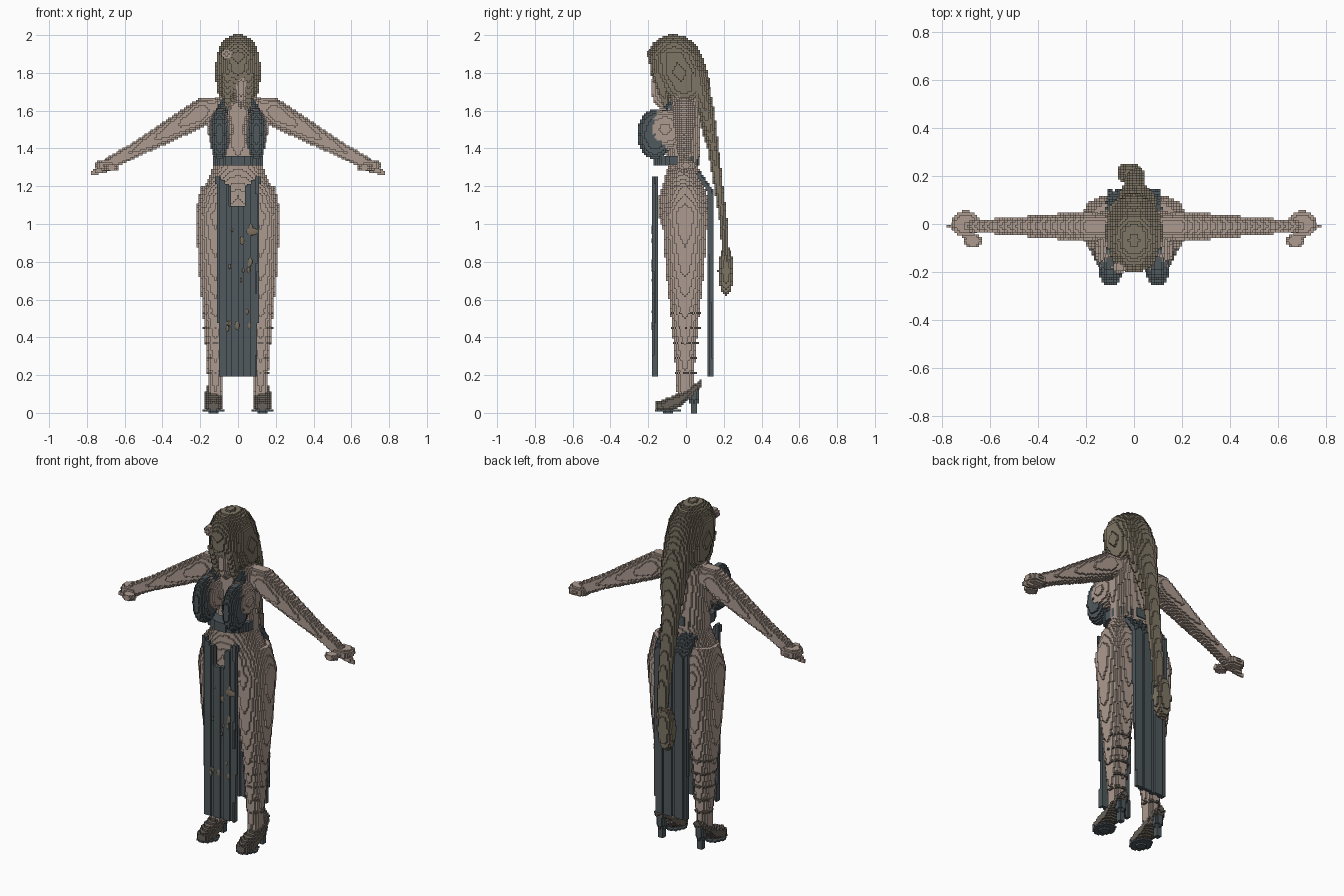
import bpy, bmesh, math, random
from mathutils import Matrix, Vector

BLOCK = .0105
ACROSS, DEEP, UP = Vector((1, 0, 0)), Vector((0, 1, 0)), Vector((0, 0, 1))
random.seed(4)

default_cube = bpy.data.objects.get("Cube")
if default_cube:
    bpy.data.objects.remove(default_cube, do_unlink=True)


def material(name, red, green, blue):
    colour = (red, green, blue, 1)
    result = bpy.data.materials.new(name)
    result.use_nodes = True
    result.diffuse_color = colour
    shader = result.node_tree.nodes["Principled BSDF"]
    shader.inputs["Base Color"].default_value = colour
    return result


SKIN = material("skin", .42, .33, .28)
HAIR = material("ash_brown_hair", .21, .18, .13)
CLOTH = material("slate_cloth", .08, .1, .11)
LEATHER = material("sandal_leather", .14, .12, .1)
BRONZE = material("bronze_trim", .2, .16, .11)


def finish(name, shape, paint, blocks=True, thickness=0):
    """Turn a bmesh into an object, stepped into small blocks."""
    bmesh.ops.recalc_face_normals(shape, faces=shape.faces)
    spans = []
    for axis in range(3):
        values = [vert.co[axis] for vert in shape.verts]
        spans.append(max(values) - min(values))
    size = max(spans)
    mesh = bpy.data.meshes.new(name)
    shape.to_mesh(mesh)
    shape.free()
    mesh.materials.append(paint)
    part = bpy.data.objects.new(name, mesh)
    bpy.context.collection.objects.link(part)
    if thickness:
        solid = part.modifiers.new("thickness", "SOLIDIFY")
        solid.thickness = thickness
        solid.offset = 0
    if blocks:
        remesh = part.modifiers.new("blocks", "REMESH")
        remesh.mode = "BLOCKS"
        depth = max(2, math.ceil(math.log2(size / BLOCK / .95)))
        remesh.octree_depth = depth
        remesh.scale = min(.98, size / (BLOCK * 2 ** depth))
        remesh.use_remove_disconnected = False


def loft(name, paint, profile, centre, flat=1, wide=ACROSS, thin=DEEP, sides=24):
    """Skin rings of (position, radius); centre gives the path through them."""
    shape = bmesh.new()
    rings = []
    for position, radius in profile:
        middle = Vector(centre(position))
        ring = []
        for step in range(sides):
            angle = math.tau * step / sides
            offset = wide * math.cos(angle) + thin * math.sin(angle) * flat
            ring.append(shape.verts.new(middle + offset * radius))
        rings.append(ring)
    for lower, upper in zip(rings, rings[1:]):
        for i in range(sides):
            shape.faces.new((lower[i - 1], lower[i], upper[i], upper[i - 1]))
    shape.faces.new(rings[0])
    shape.faces.new(rings[-1])
    finish(name, shape, paint)


def ellipsoid(name, paint, centre, radii, blocks=True):
    shape = bmesh.new()
    placement = Matrix.Translation(centre) @ Matrix.Diagonal((*radii, 1))
    bmesh.ops.create_icosphere(shape, subdivisions=3, radius=1, matrix=placement)
    finish(name, shape, paint, blocks)


def skirt_panel(name, bottom, top, depth, keep):
    """Hanging cloth with soft vertical folds."""
    shape = bmesh.new()
    bmesh.ops.create_grid(shape, x_segments=32, y_segments=60, size=1)
    for vert in shape.verts:
        height = (vert.co.y + 1) / 2
        x = vert.co.x * (.1 + .015 * height)
        z = bottom + (top - bottom) * height
        vert.co = (x, depth(z) + .005 * math.sin(x * 95), z)
    cut = [face for face in shape.faces if not keep(*face.calc_center_median().xz)]
    bmesh.ops.delete(shape, geom=cut, context="FACES")
    finish(name, shape, CLOTH, thickness=.023)


# Torso and neck
torso_profile = [(.96, .16), (1.05, .21), (1.15, .2), (1.3, .13),
                 (1.55, .147), (1.65, .135), (1.7, .07), (1.8, .05)]
loft("torso", SKIN, torso_profile, lambda z: (0, -.015, z), flat=.63)

# Profiles shared by both sides
arm_profile = [(.08, .05), (.2, .083), (.36, .066), (.55, .043), (.68, .04), (.775, .01)]
leg_profile = [(.08, .035), (.22, .042), (.5, .063), (.75, .087), (1.05, .105), (1.2, .075)]
shoe_profile = [(-.16, .03), (-.1, .053), (-.03, .05), (.04, .04), (.08, .02)]

for label, side in (("left", 1), ("right", -1)):
    # Arm, hand and thumb
    loft(label + "_arm", SKIN, arm_profile,
         lambda x: (x * side, -.01, min(1.62, 1.7 - .56 * x)),
         flat=.75, wide=UP, thin=DEEP)
    ellipsoid(label + "_hand", SKIN, (.7 * side, 0, 1.31), (.06, .055, .032))
    ellipsoid(label + "_thumb", SKIN, (.67 * side, -.07, 1.3), (.04, .03, .02))

    # Leg
    loft(label + "_leg", SKIN, leg_profile, lambda z: (.12 * side, -.005, z), flat=1.15)

    # Heeled sandal
    loft(label + "_shoe", LEATHER, shoe_profile,
         lambda y: (.13 * side, y, .033 + 2.2 * (y + .16) ** 2),
         flat=.75, wide=ACROSS, thin=UP)
    ellipsoid(label + "_sole", CLOTH, (.13 * side, -.095, .012), (.055, .065, .012))
    loft(label + "_heel", CLOTH, [(0, .015), (.13, .03)], lambda z: (.13 * side, .042, z))

    # Ankle and calf straps follow the taper of the leg
    for number in range(5):
        low = .2 + .08 * number
        radius = .046 + .075 * (low - .2)
        loft(f"{label}_strap_{number + 1}", LEATHER,
             [(low, radius), (low + .02, radius)],
             lambda z: (.12 * side, 0, z), flat=1.15)

    # Bust, cup and halter strap
    ellipsoid(label + "_bust", SKIN, (.092 * side, -.11, 1.5), (.066, .12, .11))
    ellipsoid(label + "_cup", CLOTH, (.098 * side, -.165, 1.475), (.053, .093, .135))
    loft(label + "_halter_strap", CLOTH, [(1.54, .04), (1.7, .018)],
         lambda z: (side * (.1 - (z - 1.54) / 4), z - 1.71, z))

    # Lock of hair beside the face
    loft(label + "_front_lock", HAIR, [(1.6, .01), (1.7, .027), (1.8, .03)],
         lambda z: (.055 * side, -.1 - (z - 1.6) / 4, z))

# Band under the bust
loft("bust_band", CLOTH, [(1.31, .135), (1.36, .135)], lambda z: (0, -.05, z), flat=.9)

# Skirt panels, the front one notched at the middle
skirt_panel("front_skirt_panel", .195, 1.25, lambda z: -.163,
            lambda x, z: z < 1.1 or abs(x) > .045 + max(0, z - 1.2))
skirt_panel("back_skirt_panel", .195, 1.27, lambda z: .132 - .7 * max(0, z - 1.17),
            lambda x, z: True)

# Bronze specks and clasp on the front panel
for number in range(16):
    spot = (random.uniform(-.08, .08), -.178, random.uniform(.4, 1.1))
    width = random.uniform(.005, .012)
    ellipsoid(f"bronze_speck_{number + 1}", BRONZE, spot, (width, .004, width * 2), blocks=False)
ellipsoid("bronze_clasp", BRONZE, (.075, -.178, .96), (.03, .0045, .02), blocks=False)

# Head of hair, face and ornament
hair_profile = [(1.6, .06), (1.7, .11), (1.8, .12), (1.9, .112),
                (1.96, .085), (1.99, .05), (2, .02)]
loft("hair_cap", HAIR, hair_profile,
     lambda z: (0, -.065 + max(0, 1.92 - z) / 4, z), flat=1.27)
ellipsoid("face", SKIN, (.015, -.125, 1.72), (.03, .06, .11))
ellipsoid("hair_ornament", SKIN, (-.06, -.18, 1.9), (.032, .024, .028))

# Long tail of hair with a tufted end
tail_profile = [(.8, .03), (1, .035), (1.4, .052), (1.6, .08), (1.78, .1)]
loft("hair_tail", HAIR, tail_profile,
     lambda z: (.012 * math.sin(9 * z), .22 - .12 * (z - .6) ** 2, z), flat=.6)
ellipsoid("hair_tail_tuft", HAIR, (-.02, .212, .75), (.05, .042, .13))
